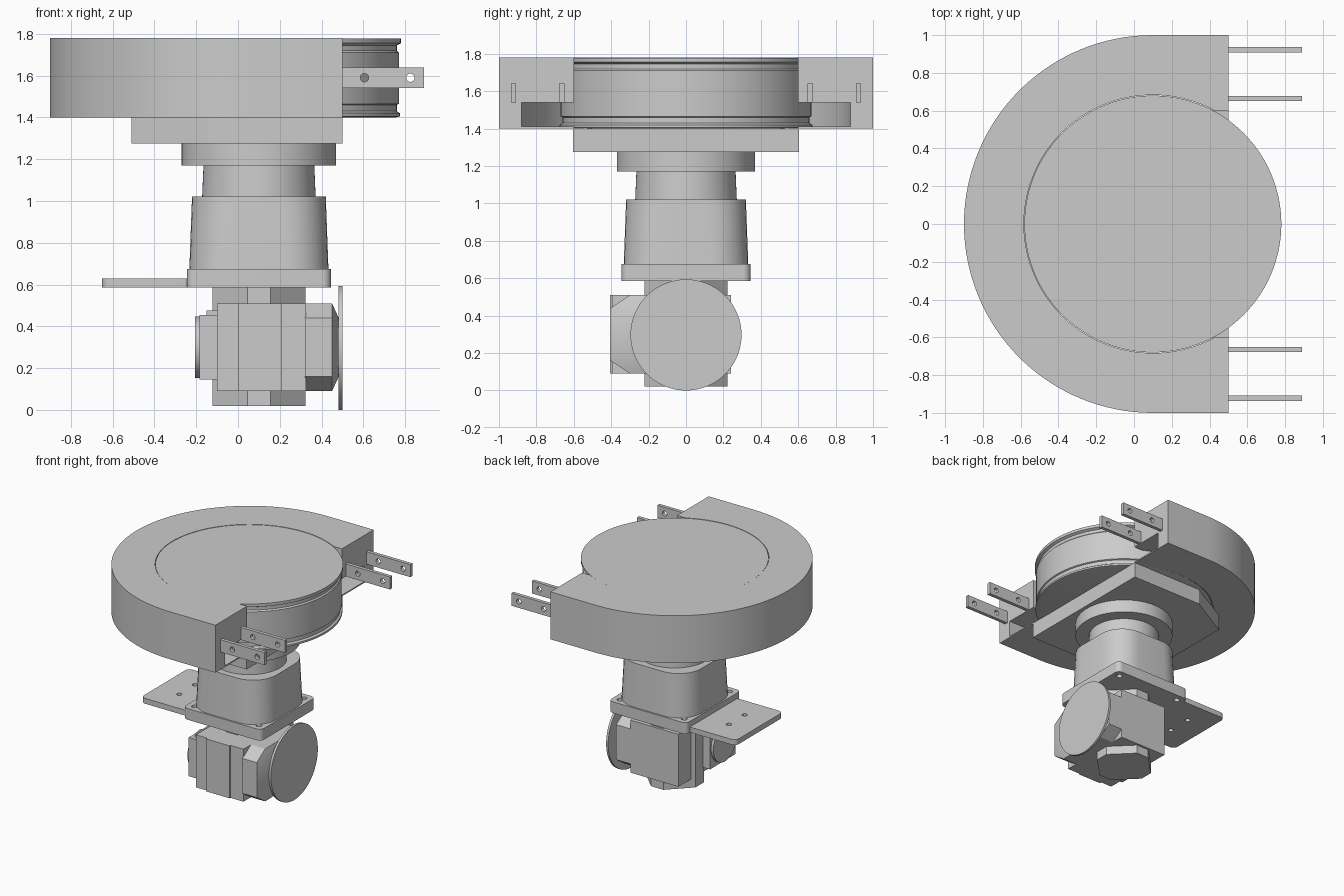
import bpy, bmesh, math
from mathutils import Matrix, Vector

if "Cube" in bpy.data.objects:
    bpy.data.objects.remove(bpy.data.objects["Cube"], do_unlink=True)

grey = bpy.data.materials.new("machine_grey")
grey.use_nodes = True
grey.diffuse_color = (0.6, 0.6, 0.6, 1)
grey.node_tree.nodes["Principled BSDF"].inputs["Base Color"].default_value = (0.6, 0.6, 0.6, 1)

CX = 0.1  # x of the vertical machine axis


def finish(name, bm):
    bmesh.ops.recalc_face_normals(bm, faces=bm.faces)
    mesh = bpy.data.meshes.new(name)
    bm.to_mesh(mesh)
    bm.free()
    ob = bpy.data.objects.new(name, mesh)
    bpy.context.collection.objects.link(ob)
    mesh.materials.append(grey)
    return ob


def loft(name, sections):
    """Skin a list of equal-length point rings and cap both ends."""
    bm = bmesh.new()
    rings = [[bm.verts.new(p) for p in s] for s in sections]
    n = len(rings[0])
    for a, b in zip(rings, rings[1:]):
        for i in range(n):
            j = (i + 1) % n
            bm.faces.new((a[i], a[j], b[j], b[i]))
    bm.faces.new(rings[0])
    bm.faces.new(rings[-1])
    return finish(name, bm)


def prism(name, outline, z0, z1):
    return loft(name, [[(x, y, z) for x, y in outline] for z in (z0, z1)])


def box(name, x, y, z):
    return prism(name, [(x[0], y[0]), (x[1], y[0]), (x[1], y[1]), (x[0], y[1])], *z)


def turned(name, profile, n=96):
    """Solid of revolution about the machine axis from (radius, z) pairs."""
    ring = [i * math.tau / n for i in range(n)]
    return loft(name, [[(CX + r * math.cos(a), r * math.sin(a), z) for a in ring]
                       for r, z in profile])


def cylinder(name, centre, radius, depth, axis, n=64):
    bm = bmesh.new()
    turn = Vector((0, 0, 1)).rotation_difference(Vector(axis)).to_matrix().to_4x4()
    bmesh.ops.create_cone(bm, cap_ends=True, segments=n, radius1=radius, radius2=radius,
                          depth=depth, matrix=Matrix.Translation(centre) @ turn)
    return finish(name, bm)


def rounded(x0, x1, h, r, steps=8):
    """Outline of a rounded rectangle, y from -h to h."""
    pts = []
    for k, (cx, cy) in enumerate([(x1 - r, h - r), (x0 + r, h - r),
                                  (x0 + r, r - h), (x1 - r, r - h)]):
        for i in range(steps + 1):
            a = (k + i / steps) * math.pi / 2
            pts.append((cx + r * math.cos(a), cy + r * math.sin(a)))
    return pts


def half_round(r, end, n=64):
    """Half disc on the -x side with straight sides running to x = end."""
    arc = [math.pi / 2 + math.pi * i / n for i in range(n + 1)]
    return [(end, r)] + [(CX + r * math.cos(a), r * math.sin(a)) for a in arc] + [(end, -r)]


def cut(ob, *cutters):
    bpy.context.view_layer.objects.active = ob
    for c in cutters:
        mod = ob.modifiers.new("cut", 'BOOLEAN')
        mod.operation, mod.solver, mod.object = 'DIFFERENCE', 'EXACT', c
        bpy.ops.object.modifier_apply(modifier=mod.name)
        bpy.data.objects.remove(c, do_unlink=True)


# Horseshoe housing with its bore, mouth and inner channel
housing = prism("housing", half_round(1.0, 0.5), 1.4, 1.78)
cut(housing,
    turned("bore", [(0.683, 1.3), (0.683, 1.9)]),
    box("mouth", (0.2, 0.7), (-0.6, 0.6), (1.3, 1.9)),
    prism("channel", half_round(0.88, 0.6), 1.41, 1.54))

# Drum with rims
turned("drum", [(0.655, 1.4), (0.675, 1.405), (0.675, 1.42), (0.66, 1.43), (0.66, 1.46),
                (0.67, 1.465), (0.67, 1.71), (0.66, 1.72), (0.66, 1.745),
                (0.68, 1.755), (0.68, 1.778)], 128)

# Chamfered bed plate under the housing
prism("bed_plate", [(0.5, -0.605), (0.5, 0.605), (-0.14, 0.605), (-0.51, 0.4),
                    (-0.51, -0.4), (-0.14, -0.605)], 1.275, 1.402)

# Terminal bars with two holes each
for side, sign in (("left", 1), ("right", -1)):
    for place, y in (("outer", 0.922), ("inner", 0.664)):
        y *= sign
        bar = box(f"terminal_{place}_{side}", (0.45, 0.89), (y - 0.014, y + 0.014), (1.54, 1.64))
        cut(bar, *[cylinder("hole", (x, y, 1.59), 0.02, 0.2, (0, 1, 0), 24)
                   for x in (0.605, 0.825)])

# Collar, neck and tapered body
turned("collar", [(0.37, 1.17), (0.37, 1.277)])
turned("neck", [(0.272, 1.01), (0.265, 1.175)])
loft("body", [[(x, y, z) for x, y in rounded(CX - h, CX + h, h, 0.2)]
              for h, z in ((0.333, 0.67), (0.32, 1.022))])

# Square flange and side mounting plate
flange = prism("flange", rounded(-0.245, 0.445, 0.345, 0.04), 0.585, 0.675)
cut(flange, *[cylinder("hole", (CX + sx * 0.285, sy * 0.285, 0.63), 0.022, 0.3, (0, 0, 1), 24)
              for sx in (-1, 1) for sy in (-1, 1)])
mount = prism("mounting_plate", rounded(-0.65, -0.22, 0.3, 0.04), 0.587, 0.63)
cut(mount, *[cylinder("hole", (-0.45, y, 0.6), 0.02, 0.3, (0, 0, 1), 24) for y in (-0.1, 0.1)])

# Octagonal gear column
f, h = 0.055, 0.222
prism("gear_column", [(CX + x, y) for x, y in
                      ((h, -f), (h, f), (f, h), (-f, h), (-h, f), (-h, -f), (-f, -h), (f, -h))],
      0.02, 0.59)

# Stepped gearbox
for name, x0, x1, front in (("gearbox_rear", -0.1, 0.0, -0.39),
                            ("gearbox_middle", 0.0, 0.21, -0.405),
                            ("gearbox_front", 0.21, 0.325, -0.395)):
    box(name, (x0, x1), (front, 0.24), (0.09, 0.51))


# Chamfered nose leading to the drive disc
def nose_section(x, inset):
    y0, y1, z0, z1 = -0.405 + inset, 0.24 - inset, 0.09 + inset, 0.51 - inset
    cy, cz = 0.105, 0.07
    return [(x, y0, z0 + cz), (x, y0 + cy, z0), (x, y1 - cy, z0), (x, y1, z0 + cz),
            (x, y1, z1 - cz), (x, y1 - cy, z1), (x, y0 + cy, z1), (x, y0, z1 - cz)]


loft("gearbox_nose", [nose_section(0.32, 0), nose_section(0.45, 0), nose_section(0.482, 0.07)])
cylinder("drive_disc", (0.49, 0, 0.297), 0.297, 0.018, (1, 0, 0), 96)

# Rear cover and round knob
box("rear_cover", (-0.185, -0.09), (-0.36, -0.04), (0.145, 0.455))
box("rear_cover_step", (-0.15, -0.09), (-0.33, -0.07), (0.2, 0.475))
cylinder("rear_knob", (-0.15, -0.2, 0.3), 0.147, 0.11, (1, 0, 0), 48)

# Smooth the round surfaces, keep the edges crisp
bpy.ops.object.select_all(action='DESELECT')
for ob in bpy.context.scene.objects:
    if ob.type == 'MESH' and grey.name in ob.data.materials:
        ob.select_set(True)
        bpy.context.view_layer.objects.active = ob
bpy.ops.object.shade_smooth_by_angle(angle=math.radians(25))
